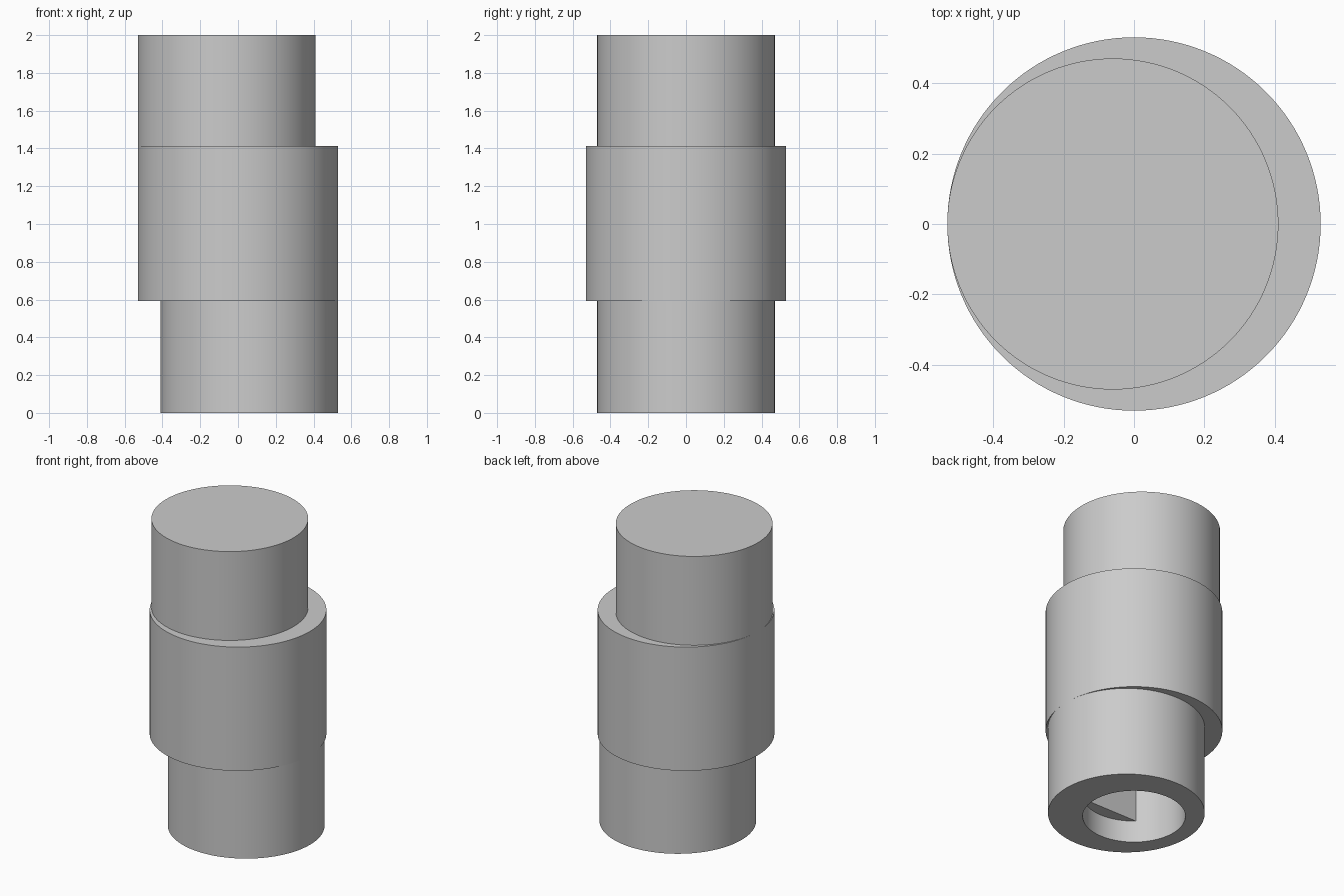
import bpy, bmesh, math

cube = bpy.data.objects.get("Cube")
if cube:
    bpy.data.objects.remove(cube, do_unlink=True)

grey = bpy.data.materials.new("plain grey")
grey.use_nodes = True
grey.diffuse_color = (0.6, 0.6, 0.6, 1)
grey.node_tree.nodes["Principled BSDF"].inputs["Base Color"].default_value = (0.6, 0.6, 0.6, 1)

OFFSET = 0.06            # eccentric shift of the end sections
END_R, MID_R = 0.47, 0.53
BORE_R, BORE_TOP = 0.308, 1.0
FLAT_Y, FLAT_START = 0.228, 0.145
LOW, HIGH = 0.593, 1.412


def prism(name, outline, z0, z1):
    """Extrude a closed outline from z0 to z1."""
    bm = bmesh.new()
    base = bm.faces.new([bm.verts.new((x, y, z0)) for x, y in outline])
    top = bmesh.ops.extrude_face_region(bm, geom=[base])["geom"]
    bmesh.ops.translate(bm, vec=(0, 0, z1 - z0),
                        verts=[g for g in top if isinstance(g, bmesh.types.BMVert)])
    bmesh.ops.recalc_face_normals(bm, faces=bm.faces)
    mesh = bpy.data.meshes.new(name)
    bm.to_mesh(mesh)
    bm.free()
    mesh.materials.append(grey)
    obj = bpy.data.objects.new(name, mesh)
    bpy.context.collection.objects.link(obj)
    return obj


def arc(cx, r, start, end, n):
    return [(cx + r * math.cos(start + (end - start) * i / n),
             r * math.sin(start + (end - start) * i / n)) for i in range(n + 1)]


def circle(cx, r, n=128):
    return arc(cx, r, 0, math.tau, n)[:-1]


def activate(obj):
    bpy.ops.object.select_all(action="DESELECT")
    obj.select_set(True)
    bpy.context.view_layer.objects.active = obj


# Three stacked sections, the ends shifted in opposite directions
lower = prism("lower_section", circle(OFFSET, END_R), 0, LOW)
middle = prism("middle_section", circle(0, MID_R), LOW, HIGH)
upper = prism("upper_section", circle(-OFFSET, END_R), HIGH, 2)

# Blind bore on the main axis
cutter = prism("bore_cutter", circle(0, BORE_R), -0.1, BORE_TOP)
cutter.hide_render = True
for part in (lower, middle):
    mod = part.modifiers.new("bore", "BOOLEAN")
    mod.operation, mod.solver, mod.object = "DIFFERENCE", "EXACT", cutter
    activate(part)
    bpy.ops.object.modifier_apply(modifier=mod.name)
bpy.data.objects.remove(cutter, do_unlink=True)

# Flat key that turns the bore into a D shape further in
half = math.acos(FLAT_Y / BORE_R)
flat = prism("bore_flat", arc(0, BORE_R, -math.pi / 2 - half, -math.pi / 2 + half, 32),
             FLAT_START, BORE_TOP)

for part in (lower, middle, upper, flat):
    activate(part)
    bpy.ops.object.shade_smooth_by_angle(angle=math.radians(30))
